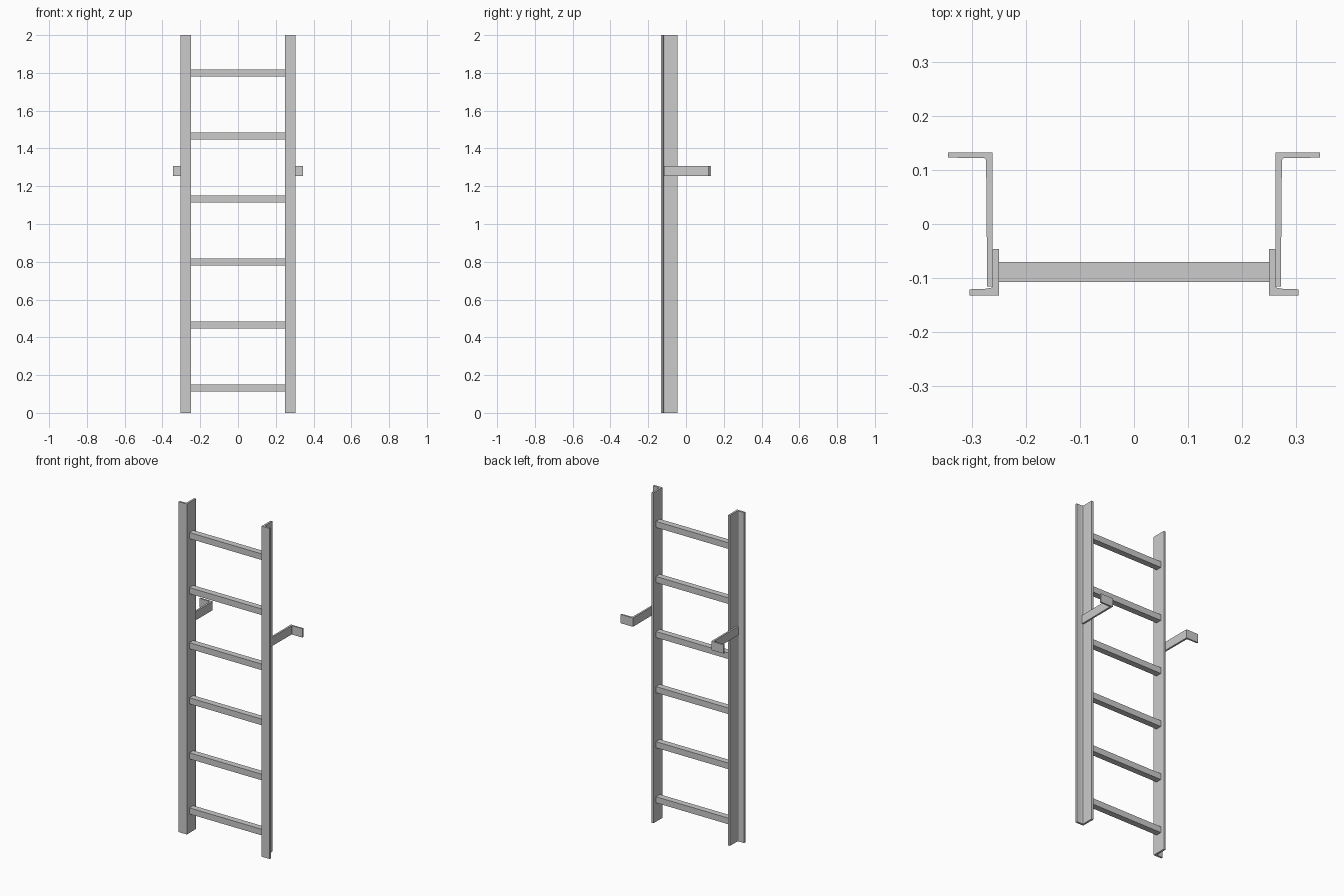
import bpy, bmesh

if "Cube" in bpy.data.objects:
    bpy.data.objects.remove(bpy.data.objects["Cube"])


def extrude_profile(name, pts, z0, z1):
    """Extrude a closed XY profile from z0 to z1."""
    bm = bmesh.new()
    face = bm.faces.new([bm.verts.new((x, y, z0)) for x, y in pts])
    ext = bmesh.ops.extrude_face_region(bm, geom=[face])
    top = [v for v in ext["geom"] if isinstance(v, bmesh.types.BMVert)]
    bmesh.ops.translate(bm, vec=(0, 0, z1 - z0), verts=top)
    bmesh.ops.recalc_face_normals(bm, faces=bm.faces)
    mesh = bpy.data.meshes.new(name)
    bm.to_mesh(mesh)
    bm.free()
    obj = bpy.data.objects.new(name, mesh)
    bpy.context.collection.objects.link(obj)
    return obj


# Angle-iron side rail: flat web beside the rungs, flange facing forward
rail = [(0.25, -0.132), (0.305, -0.132), (0.305, -0.121), (0.275, -0.120),
        (0.264, -0.118), (0.262, -0.115), (0.262, -0.046), (0.25, -0.046)]

# Wall bracket: arm running back from the rail, foot turned outward
bracket = [(0.262, -0.116), (0.272, -0.116), (0.273, 0.0), (0.274, 0.119),
           (0.277, 0.122), (0.345, 0.123), (0.345, 0.1325), (0.262, 0.1325)]

for side, s in (("right", 1), ("left", -1)):
    extrude_profile(f"{side}_rail", [(s * x, y) for x, y in rail], 0.0, 2.0)
    extrude_profile(f"{side}_wall_bracket", [(s * x, y) for x, y in bracket], 1.254, 1.307)

# Square-bar rungs
half = 0.0185
rung = [(-0.25, -0.107), (0.25, -0.107), (0.25, -0.07), (-0.25, -0.07)]
for i in range(6):
    z = 0.133 + i / 3
    extrude_profile(f"rung_{i + 1}", rung, z - half, z + half)
